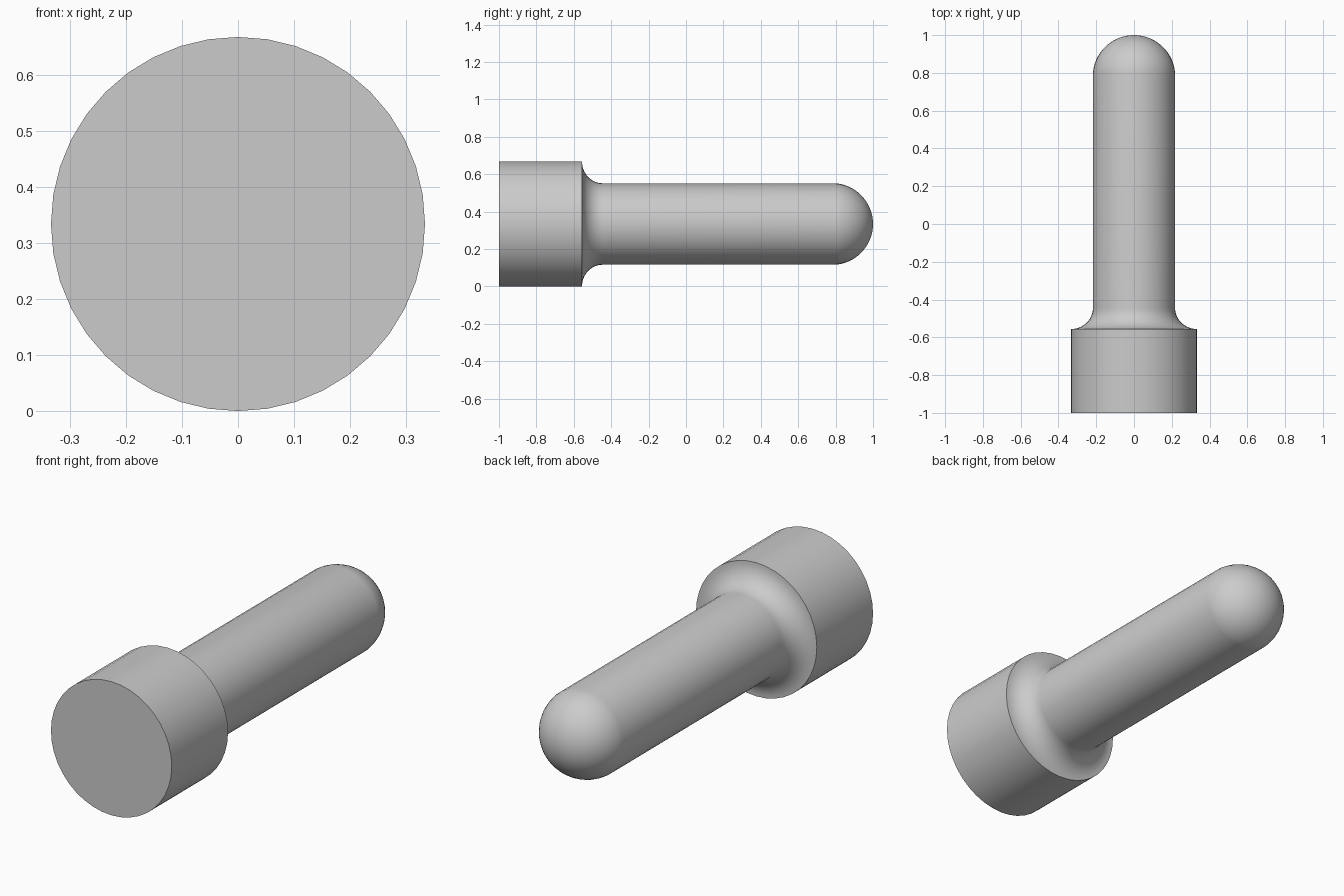
import bpy, bmesh
from math import sin, cos, pi, sqrt, asin, radians
from mathutils import Matrix, Vector

cube = bpy.data.objects.get("Cube")
if cube:
    bpy.data.objects.remove(cube, do_unlink=True)

SIDES = 40
COLLAR_R, SHAFT_R = 0.334, 0.2175
COLLAR_END, FILLET_END, DOME_START = -0.556, -0.445, 0.802

# Single grey material
grey = bpy.data.materials.new("plain grey")
grey.use_nodes = True
colour = (0.6, 0.6, 0.6, 1)
grey.diffuse_color = colour
grey.node_tree.nodes["Principled BSDF"].inputs["Base Color"].default_value = colour

# Profile as (radius, y): collar, concave fillet, shaft, dome
profile = [(0, -1), (COLLAR_R, -1)]
for i in range(13):
    a = i / 12 * pi / 2
    profile.append((COLLAR_R - (COLLAR_R - SHAFT_R) * sin(a),
                    FILLET_END - (FILLET_END - COLLAR_END) * cos(a)))
height = 1 - DOME_START
dome_r = (SHAFT_R ** 2 + height ** 2) / (2 * height)
start = pi / 2 - asin((dome_r - height) / dome_r)
for i in range(15):
    a = start * (1 - i / 14)
    profile.append((dome_r * sin(a), 1 - dome_r + dome_r * cos(a)))

# Revolve the profile about the long axis
bm = bmesh.new()
verts = [bm.verts.new((0, y, r)) for r, y in profile]
edges = [bm.edges.new(pair) for pair in zip(verts, verts[1:])]
bmesh.ops.spin(bm, geom=verts + edges, cent=(0, 0, 0), axis=(0, 1, 0),
               angle=2 * pi, steps=SIDES, use_merge=True)
bmesh.ops.remove_doubles(bm, verts=bm.verts, dist=0.0005)
bmesh.ops.recalc_face_normals(bm, faces=bm.faces)
bmesh.ops.translate(bm, verts=bm.verts, vec=(0, 0, COLLAR_R))

mesh = bpy.data.meshes.new("round_nosed_pin")
bm.to_mesh(mesh)
bm.free()
mesh.materials.append(grey)
pin = bpy.data.objects.new("round_nosed_pin", mesh)
bpy.context.collection.objects.link(pin)

# Smooth surfaces with crisp collar edges
bpy.ops.object.select_all(action="DESELECT")
pin.select_set(True)
bpy.context.view_layer.objects.active = pin
bpy.ops.object.shade_smooth_by_angle(angle=radians(30))
